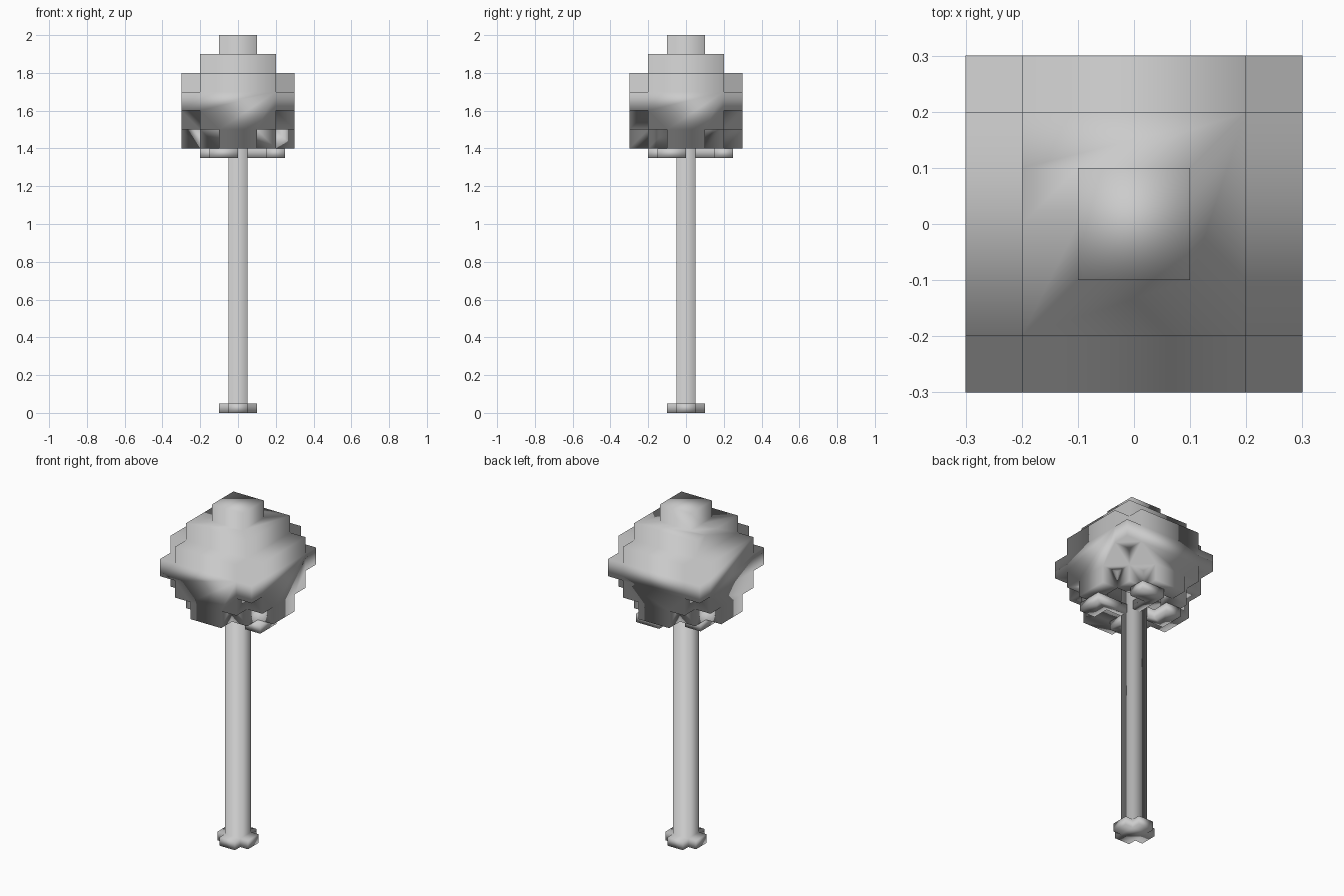
import bpy, bmesh, math
from itertools import product
from mathutils import Vector

if "Cube" in bpy.data.objects:
    bpy.data.objects.remove(bpy.data.objects["Cube"], do_unlink=True)

grey = bpy.data.materials.new("plain grey")
grey.use_nodes = True
grey.diffuse_color = (0.6, 0.6, 0.6, 1)
grey.node_tree.nodes["Principled BSDF"].inputs["Base Color"].default_value = (0.6, 0.6, 0.6, 1)


def block_shell(name, cells, size):
    """Outer skin of a set of grid cells, with coplanar faces joined and smooth shading."""
    bm = bmesh.new()
    for cell in cells:
        centre = Vector(cell) + Vector((0.5, 0.5, 0.5))
        for axis, sign in product(range(3), (-1, 1)):
            n = Vector((0, 0, 0))
            n[axis] = sign
            if tuple(int(c + d) for c, d in zip(cell, n)) in cells:
                continue
            u = Vector((0, 0, 0))
            u[(axis + 1) % 3] = 0.5
            v = n.cross(u)
            mid = centre + n * 0.5
            bm.faces.new([bm.verts.new((mid + a * u + b * v) * size)
                          for a, b in ((-1, -1), (1, -1), (1, 1), (-1, 1))])
    bmesh.ops.remove_doubles(bm, verts=bm.verts, dist=size * 0.01)
    bmesh.ops.dissolve_limit(bm, angle_limit=math.radians(1), verts=bm.verts, edges=bm.edges)
    for f in bm.faces:
        f.smooth = True
    mesh = bpy.data.meshes.new(name)
    bm.to_mesh(mesh)
    bm.free()
    mesh.materials.append(grey)
    obj = bpy.data.objects.new(name, mesh)
    bpy.context.collection.objects.link(obj)


def box(x, y, z):
    return set(product(range(*x), range(*y), range(*z)))


def cross(arm, half, z):
    """Plus-shaped slab of cells."""
    return box((-arm, arm), (-half, half), z) | box((-half, half), (-arm, arm), z)


def square(half, z):
    return box((-half, half), (-half, half), z)


# Crown: stacked slabs of leaves, hollow and open underneath
leaves = (cross(3, 1, (14, 15)) | square(2, (14, 15))
          | cross(3, 2, (15, 18)) | square(3, (16, 17))
          | square(2, (18, 19)) | square(1, (19, 20)))
leaves -= cross(2, 1, (14, 15)) | square(2, (15, 16))
block_shell("leaf_crown", leaves, 0.1)

# Trunk with a spreading foot
block_shell("trunk", square(1, (0, 32)) | cross(2, 1, (0, 1)), 0.05)

# Branches reaching out under the crown
under = (27, 28)
branches = (box((1, 5), (-1, 0), under) | box((3, 5), (-3, 0), under)
            | box((0, 1), (1, 5), under) | box((0, 3), (3, 5), under)
            | box((-4, -1), (0, 1), under) | box((-4, -2), (0, 3), under)
            | box((-1, 0), (-4, -1), under) | box((-3, 0), (-4, -2), under))
block_shell("branches", branches, 0.05)
